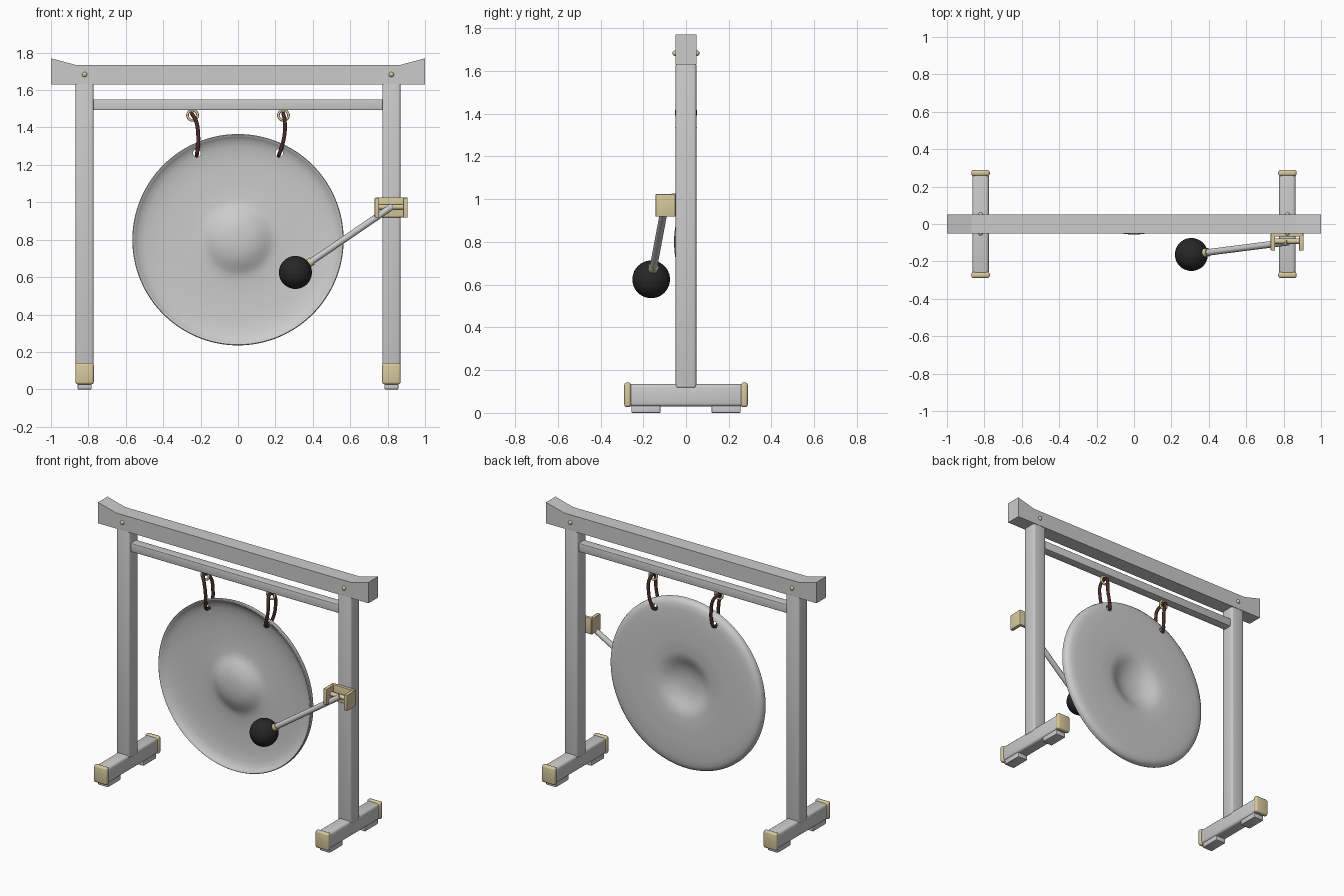
import bpy, bmesh, math
from mathutils import Vector

if "Cube" in bpy.data.objects:
    bpy.data.objects.remove(bpy.data.objects["Cube"])


def material(name, color):
    m = bpy.data.materials.new(name)
    m.diffuse_color = (*color, 1)
    m.use_nodes = True
    m.node_tree.nodes["Principled BSDF"].inputs["Base Color"].default_value = m.diffuse_color
    return m


GOLD = material("pale_gold", (0.68, 0.58, 0.34))
CORD = material("dark_red_cord", (0.07, 0.025, 0.02))
BLACK = material("black_felt", (0.02, 0.02, 0.02))


def finish(ob, name, mat=None, angle=35):
    ob.name = name
    if mat:
        ob.data.materials.append(mat)
    bpy.ops.object.select_all(action='DESELECT')
    ob.select_set(True)
    bpy.context.view_layer.objects.active = ob
    bpy.ops.object.shade_smooth_by_angle(angle=math.radians(angle))
    return ob


def from_bmesh(bm, name):
    bmesh.ops.recalc_face_normals(bm, faces=bm.faces)
    me = bpy.data.meshes.new(name)
    bm.to_mesh(me)
    bm.free()
    ob = bpy.data.objects.new(name, me)
    bpy.context.collection.objects.link(ob)
    return ob


def box(name, lo, hi, bevel=0, mat=None, segments=3):
    lo, hi = Vector(lo), Vector(hi)
    bm = bmesh.new()
    bmesh.ops.create_cube(bm, size=1)
    for v in bm.verts:
        v.co = (lo + hi) / 2 + v.co * (hi - lo)
    if bevel:
        bmesh.ops.bevel(bm, geom=bm.edges[:], offset=bevel, segments=segments,
                        profile=0.5, affect='EDGES')
    return finish(from_bmesh(bm, name), name, mat)


def rod(name, a, b, r, mat=None):
    a, b = Vector(a), Vector(b)
    bpy.ops.mesh.primitive_cylinder_add(vertices=32, radius=r, depth=(b - a).length,
                                        location=(a + b) / 2)
    ob = bpy.context.object
    ob.rotation_euler = (b - a).to_track_quat('Z', 'Y').to_euler()
    return finish(ob, name, mat)


def ball(name, pos, r, mat, seg=48):
    bpy.ops.mesh.primitive_uv_sphere_add(segments=seg, ring_count=seg // 2, radius=r, location=pos)
    return finish(bpy.context.object, name, mat)


# Top beam with upturned ends
bm = bmesh.new()
outline = [(-1, 1.63), (1, 1.63), (1, 1.77), (.87, 1.735), (-.87, 1.735), (-1, 1.77)]
face = bm.faces.new([bm.verts.new((x, -.05, z)) for x, z in outline])
ext = bmesh.ops.extrude_face_region(bm, geom=[face])
bmesh.ops.translate(bm, vec=(0, .1, 0),
                    verts=[g for g in ext['geom'] if isinstance(g, bmesh.types.BMVert)])
finish(from_bmesh(bm, "top_beam"), "top_beam", angle=10)

# Lower rail
box("hanging_rail", (-.785, -.03, 1.493), (.785, .03, 1.55), .004)

# Posts, feet, pads, caps and pegs
for side, s in (("left", -1), ("right", 1)):
    x = .82 * s
    box(side + "_post", (x - .048, -.048, .115), (x + .048, .048, 1.64), .012)
    box(side + "_foot", (x - .044, -.27, .03), (x + .044, .27, .135), .016)
    for end, e in (("front", -1), ("back", 1)):
        tag = f"{side}_{end}_"
        y0, y1 = sorted((.12 * e, .255 * e))
        box(tag + "pad", (x - .037, y0, 0), (x + .037, y1, .036), .004)
        y0, y1 = sorted((.257 * e, .289 * e))
        box(tag + "cap", (x - .049, y0, .027), (x + .049, y1, .142), .012, GOLD)
        ball(tag + "peg", (x, .049 * e, 1.683), .014, GOLD, 20)

# Gong shell: front profile then back profile, spun around y
R, CZ = .565, .80
front = [(0, -.056), (.04, -.0545), (.08, -.049), (.115, -.038), (.145, -.023), (.17, -.009),
         (.19, -.001), (.22, .004), (.30, .006), (.39, .005), (.45, .001), (.50, -.007),
         (.53, -.017), (.548, -.029), (.556, -.037)]
back = [(.561, -.038), (R, -.034), (R, -.018), (.560, -.004), (.548, .006), (.53, .013),
        (.50, .017), (.45, .020), (.39, .022), (.30, .022), (.22, .020), (.19, .014),
        (.165, .005), (.14, -.008), (.11, -.022), (.075, -.033), (.04, -.038), (0, -.040)]
bm = bmesh.new()
vs = [bm.verts.new((r, y, CZ)) for r, y in front + back]
es = [bm.edges.new(p) for p in zip(vs, vs[1:])]
bmesh.ops.spin(bm, geom=vs + es, cent=(0, 0, CZ), axis=(0, 1, 0), angle=math.tau,
               steps=128, use_duplicate=False)
bmesh.ops.remove_doubles(bm, verts=bm.verts[:], dist=1e-4)
gong = from_bmesh(bm, "gong")

# Cord holes drilled through the gong
for s in (-1, 1):
    cutter = rod("hole_cutter", (.22 * s, -.2, 1.263), (.22 * s, .2, 1.263), .021)
    cutter.hide_render = True
    bpy.context.view_layer.objects.active = gong
    mod = gong.modifiers.new("hole", 'BOOLEAN')
    mod.operation, mod.object, mod.solver = 'DIFFERENCE', cutter, 'EXACT'
    bpy.ops.object.modifier_apply(modifier=mod.name)
    bpy.data.objects.remove(cutter)
finish(gong, "gong", angle=40)

# Eye rings and cord loops
for side, s in (("left", -1), ("right", 1)):
    bpy.ops.mesh.primitive_torus_add(major_segments=40, minor_segments=12, major_radius=.027,
                                     minor_radius=.007, location=(.243 * s, 0, 1.465),
                                     rotation=(math.pi / 2, 0, 0))
    finish(bpy.context.object, side + "_eye_ring", GOLD)
    strand = [(.0, .020, 1.468), (.25, .037, 1.435), (.5, .039, 1.37), (.8, .037, 1.30),
              (1, .022, 1.257)]
    pts = []
    for sign, part in ((-1, strand), (1, strand[::-1])):
        for t, y, z in part:
            x = s * (.243 - .023 * t) + .018 * math.sin(math.pi * t)
            pts.append((x, sign * y, z))
    cu = bpy.data.curves.new(side + "_cord", 'CURVE')
    cu.dimensions = '3D'
    cu.bevel_depth, cu.bevel_resolution, cu.resolution_u = .0105, 3, 6
    sp = cu.splines.new('BEZIER')
    sp.bezier_points.add(len(pts) - 1)
    sp.use_cyclic_u = True
    for bp, p in zip(sp.bezier_points, pts):
        bp.co = p
        bp.handle_left_type = bp.handle_right_type = 'AUTO'
    cord = bpy.data.objects.new(side + "_cord", cu)
    cu.materials.append(CORD)
    bpy.context.collection.objects.link(cord)

# Mallet holder bracket on the right post
box("holder_back_plate", (.735, -.068, .92), (.905, -.046, 1.027), .003, GOLD)
for side, x in (("left", .743), ("right", .895)):
    box(f"holder_{side}_cheek", (x - .012, -.142, .918), (x + .012, -.05, 1.024), .003, GOLD)
rod("holder_crossbar", (.745, -.092, .975), (.895, -.092, .975), .014, GOLD)

# Mallet
head, tip = Vector((.307, -.163, .625)), Vector((.825, -.097, .978))
d = (tip - head).normalized()
rod("mallet_shaft", head, tip, .0175)
rod("mallet_collar", head + d * .07, head + d * .108, .023, GOLD)
ball("mallet_head", head, .088, BLACK)
